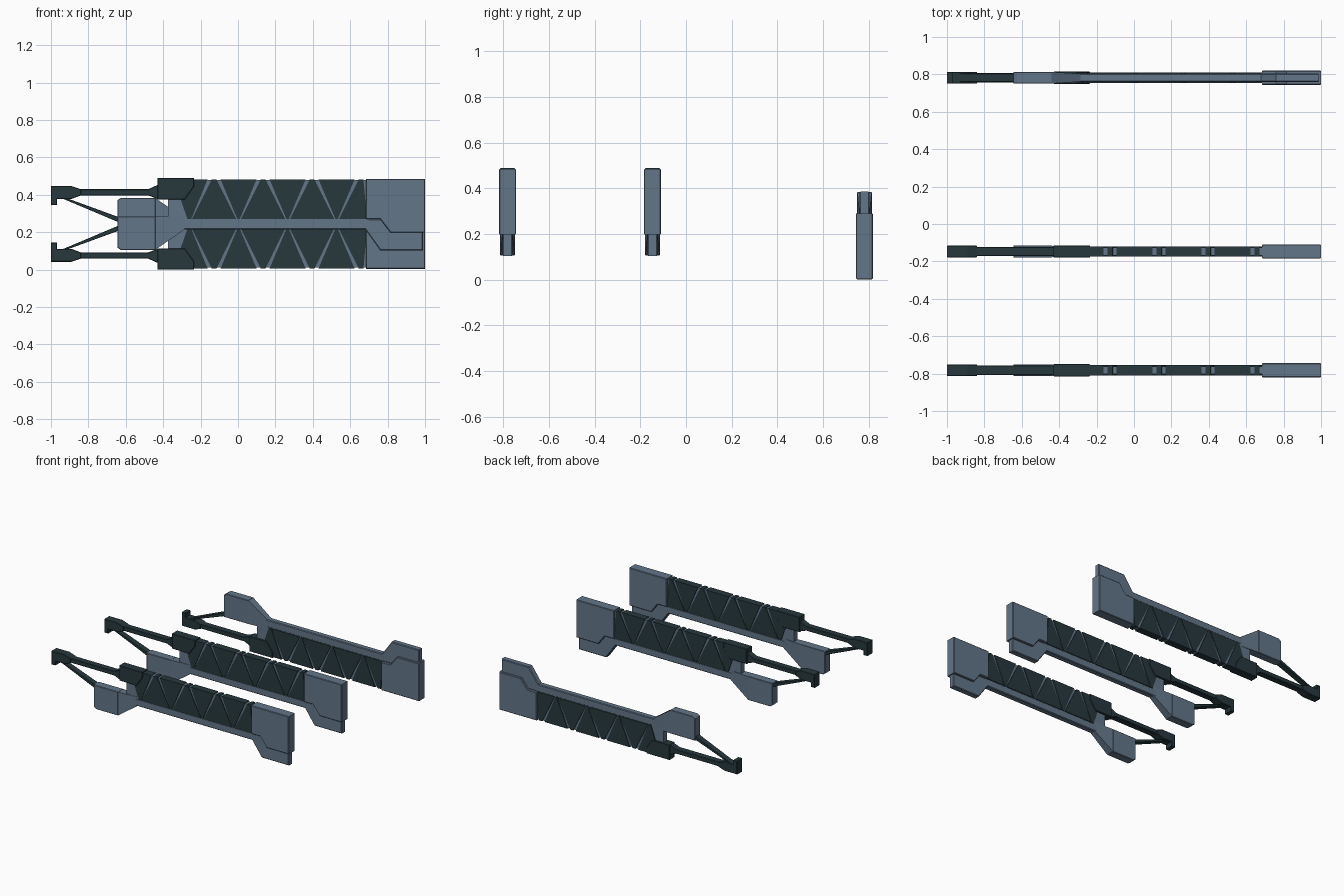
import bpy, bmesh, math

if "Cube" in bpy.data.objects:
    bpy.data.objects.remove(bpy.data.objects["Cube"])

def material(name, rgb):
    m = bpy.data.materials.new(name)
    m.diffuse_color = (*rgb, 1)
    m.use_nodes = True
    m.node_tree.nodes["Principled BSDF"].inputs["Base Color"].default_value = m.diffuse_color
    return m

SLATE = material("slate_blue", (0.125, 0.18, 0.25))
DARK = material("dark_teal", (0.02, 0.04, 0.048))
parts = []

def plate(name, shapes, half, mat, bevel=0.0):
    """Side profiles (x, z) given thickness in y; half is a number or function of x."""
    h = half if callable(half) else (lambda x: half)
    bm = bmesh.new()
    for pts in shapes:
        front = [bm.verts.new((x, -h(x), z)) for x, z in pts]
        back = [bm.verts.new((x, h(x), z)) for x, z in pts]
        bm.faces.new(front)
        bm.faces.new(back[::-1])
        n = len(pts)
        for i in range(n):
            j = (i + 1) % n
            bm.faces.new((front[j], front[i], back[i], back[j]))
    bmesh.ops.recalc_face_normals(bm, faces=bm.faces[:])
    if bevel:
        edges = [e for e in bm.edges if e.calc_face_angle(0) > math.radians(30)
                 and abs(e.verts[0].co.y - e.verts[1].co.y) < 0.02]
        bmesh.ops.bevel(bm, geom=edges, offset=bevel, segments=1, affect='EDGES')
    me = bpy.data.meshes.new(name)
    bm.to_mesh(me)
    bm.free()
    me.materials.append(mat)
    parts.append((name, me))

# Thin core behind the panels
plate("core_web", [[(-.375, .25), (-.375, .40), (-.30, .478), (.70, .478), (.70, .25)]], .021, SLATE)

# Long rail dropping into the end tab
plate("rail_and_tab", [[(-.36, .27), (.99, .27), (.99, .103), (.76, .103), (.68, .215), (-.36, .215)]],
      .022, SLATE, .005)

# Wide end block with stepped lower edge
plate("end_block", [[(.684, .485), (1.0, .485), (1.0, .198), (.815, .198), (.76, .27), (.684, .27)]],
      .038, SLATE, .004)

# Hanging block at the fork end and its taper into the rail
plate("hanging_block", [[(-.645, .285), (-.645, .118), (-.625, .105), (-.44, .105), (-.44, .285)]],
      .032, SLATE, .003)
plate("block_taper", [[(-.442, .284), (-.442, .106), (-.285, .215), (-.285, .284)]],
      lambda x: .031 - .010 * (x + .442) / .157, SLATE)

# Triangular panels, split by narrow diagonal gaps
T, B, G = .483, .27, .0125
panels = [[(-.31, .385), (-.31, T), (-.128 - G - .022, T), (-.257 + G - .006, B), (-.27, B)]]
for i in range(4):
    top = -.128 + .262 * i
    low = top + .131
    right = min(low - G, .69)
    panels.append([(top - G, T), (top + G, T), (right, B), (top - .131 + G, B)])
    if i < 3:
        panels.append([(top + G + .022, T), (top + .262 - G - .022, T), (low + .006, B), (low - .006, B)])
panels.append([(.657 + G + .022, T), (.70, T), (.70, .455)])
plate("truss_panels", panels, .027, DARK)

# Shoulder block, arm and hooked head
plate("shoulder", [[(-.43, .489), (-.235, .489), (-.235, .445), (-.285, .375), (-.43, .375)]],
      .033, DARK, .003)
plate("arm", [[(-.87, .43), (-.48, .43), (-.425, .455), (-.425, .376), (-.48, .397), (-.87, .397)]],
      .025, DARK, .003)
plate("hook_head", [[(-1.0, .447), (-.89, .447), (-.84, .43), (-.84, .397), (-.89, .378),
                     (-.968, .378), (-.968, .345), (-1.0, .345)]], .032, DARK, .003)

# Diagonal strut from head to hanging block
plate("diagonal_strut", [[(-.967, .392), (-.91, .38), (-.63, .278), (-.63, .25)]], .022, DARK, .002)

# Three copies: two upright, one turned upside down
for k, (y, flipped) in enumerate([(-.782, False), (-.147, False), (.782, True)], 1):
    for name, me in parts:
        ob = bpy.data.objects.new(f"{name}_{k}", me)
        ob.location = (0, y, .489 if flipped else 0)
        ob.rotation_euler.x = math.pi if flipped else 0
        bpy.context.collection.objects.link(ob)
